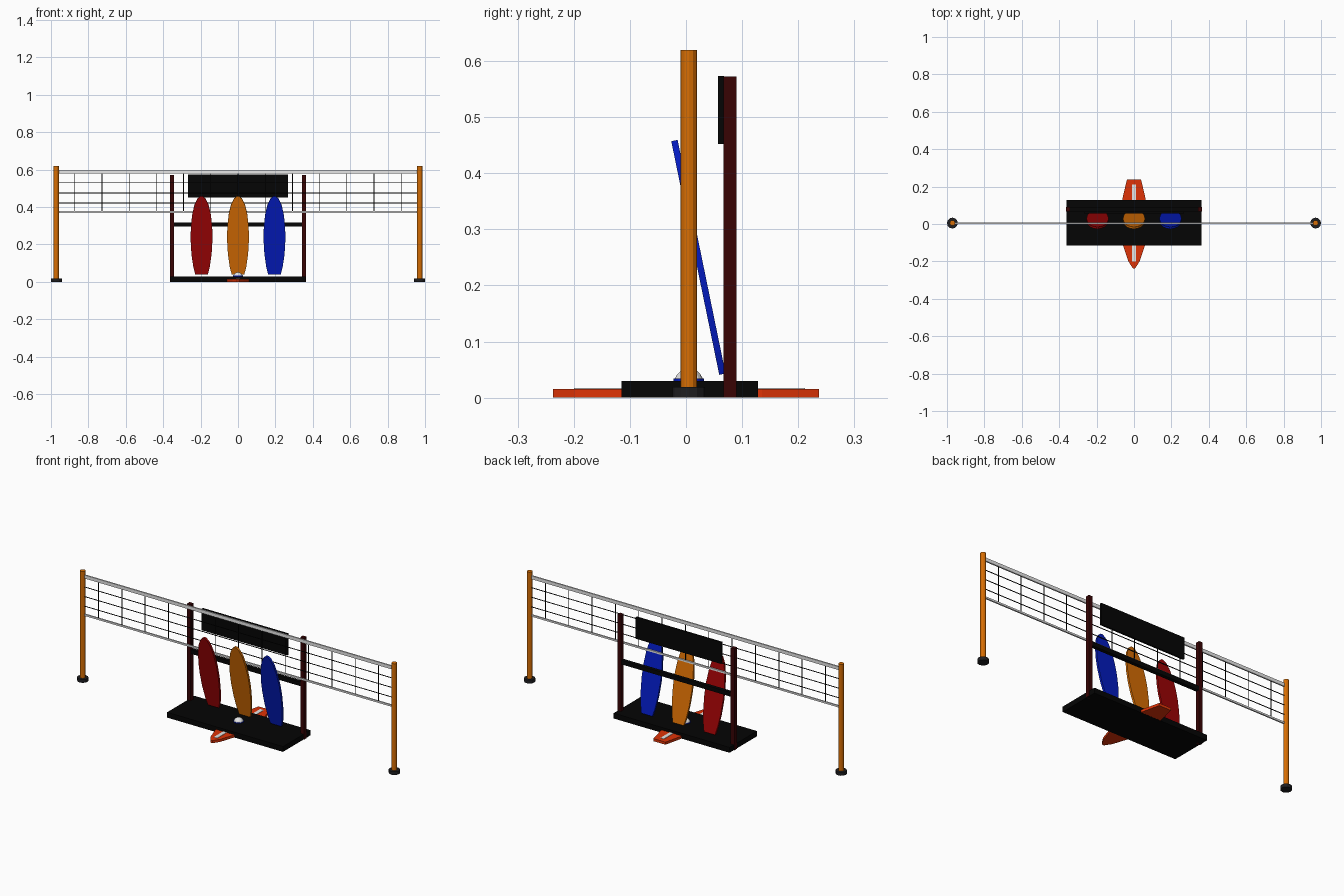
import bpy, bmesh, math
from mathutils import Matrix, Vector

if "Cube" in bpy.data.objects:
    bpy.data.objects.remove(bpy.data.objects["Cube"])


def material(name, rgb):
    m = bpy.data.materials.new(name)
    m.diffuse_color = (*rgb, 1)
    m.use_nodes = True
    m.node_tree.nodes["Principled BSDF"].inputs["Base Color"].default_value = m.diffuse_color
    return m


BLACK = material("black", (0.0015, 0.0015, 0.0015))
CHARCOAL = material("charcoal", (0.013, 0.013, 0.015))
MAROON = material("dark maroon", (0.04, 0.001, 0.0012))
ORANGE = material("wood orange", (0.68, 0.155, 0.001))
RED = material("deep red", (0.34, 0.001, 0.0015))
BLUE = material("blue", (0.001, 0.011, 0.52))
CORAL = material("orange red", (0.74, 0.033, 0.002))
WHITE = material("white", (0.8, 0.8, 0.8))

NET_Y = 0.005


def add(name, bm, mat):
    bmesh.ops.recalc_face_normals(bm, faces=bm.faces)
    me = bpy.data.meshes.new(name)
    bm.to_mesh(me)
    bm.free()
    me.materials.append(mat)
    ob = bpy.data.objects.new(name, me)
    bpy.context.collection.objects.link(ob)
    return ob


def box(name, lo, hi, mat):
    lo, hi = Vector(lo), Vector(hi)
    bm = bmesh.new()
    bmesh.ops.create_cube(bm, size=1, matrix=Matrix.Translation((lo + hi) / 2)
                          @ Matrix.Diagonal((*(hi - lo), 1)))
    return add(name, bm, mat)


def rod(name, a, b, r, sides, mat):
    a, b = Vector(a), Vector(b)
    d = b - a
    bm = bmesh.new()
    bmesh.ops.create_cone(bm, cap_ends=True, segments=sides, radius1=r, radius2=r, depth=d.length,
                          matrix=Matrix.Translation((a + b) / 2)
                          @ d.to_track_quat('Z', 'Y').to_matrix().to_4x4())
    return add(name, bm, mat)


def slab(name, half, thick, mat, matrix):
    """Symmetric outline given as (half width, position along), extruded in local z."""
    pts = half + [(-x, y) for x, y in reversed(half) if x > 0]
    bm = bmesh.new()
    face = bm.faces.new([bm.verts.new((x, y, 0)) for x, y in pts])
    new = bmesh.ops.extrude_face_region(bm, geom=[face])["geom"]
    bmesh.ops.translate(bm, vec=(0, 0, thick), verts=[v for v in new if isinstance(v, bmesh.types.BMVert)])
    bm.transform(matrix)
    return add(name, bm, mat)


# Net posts, feet
for side, s in (("left", -1), ("right", 1)):
    x = 0.971 * s
    rod(f"net_post_{side}", (x, NET_Y, 0.01), (x, NET_Y, 0.62), 0.0145, 12, ORANGE)
    rod(f"post_foot_{side}", (x, NET_Y, 0), (x, NET_Y, 0.019), 0.029, 12, CHARCOAL)

# Net tapes and strings
box("net_top_tape", (-0.97, NET_Y - 0.004, 0.58), (0.97, NET_Y + 0.004, 0.599), WHITE)
box("net_bottom_tape", (-0.97, NET_Y - 0.004, 0.369), (0.97, NET_Y + 0.004, 0.379), WHITE)
for i, z in enumerate((0.422, 0.476, 0.53)):
    rod(f"net_string_{i}", (-0.97, NET_Y, z), (0.97, NET_Y, z), 0.0025, 6, BLACK)
for i in range(-6, 7):
    x = i * 0.1455
    rod(f"net_upright_string_{i + 6}", (x, NET_Y, 0.374), (x, NET_Y, 0.59), 0.0022, 6, BLACK)

# Rack: base, uprights, rail, header panel
box("rack_base", (-0.361, -0.115, 0), (0.361, 0.128, 0.03), BLACK)
for side, s in (("left", -1), ("right", 1)):
    x = 0.353 * s
    box(f"rack_upright_{side}", (x - 0.0115, 0.067, 0), (x + 0.0115, 0.09, 0.572), MAROON)
box("rack_rail", (-0.345, 0.068, 0.295), (0.345, 0.088, 0.318), BLACK)
box("header_panel", (-0.266, 0.057, 0.452), (0.266, 0.068, 0.573), BLACK)

# Three leaning boards
outline = [(0.034, 0), (0.044, 0.04), (0.054, 0.11), (0.0585, 0.19), (0.057, 0.26), (0.049, 0.33),
           (0.037, 0.38), (0.021, 0.412), (0.006, 0.425)]
for name, x, mat in (("red", -0.195, RED), ("orange", 0, ORANGE), ("blue", 0.195, BLUE)):
    slab(f"{name}_leaning_board", outline, 0.0115, mat,
         Matrix.Translation((x, 0.0705, 0.043)) @ Matrix.Rotation(math.radians(90 + 11.6), 4, 'X'))

# Flat board under the rack, nose to the front, with a centre stripe
slab("floor_board", [(0.006, -0.237), (0.03, -0.2), (0.058, -0.115), (0.062, 0.135), (0.038, 0.237)],
     0.0145, CORAL, Matrix.Translation((0, 0, 0.0006)))
box("floor_board_stripe", (-0.011, -0.2, 0.014), (0.011, 0.212, 0.017), WHITE)

# Ball with a blue band
bm = bmesh.new()
bmesh.ops.create_uvsphere(bm, u_segments=16, v_segments=10, radius=0.026,
                          matrix=Matrix.Translation((0, NET_Y, 0.026)))
add("ball", bm, WHITE)
rod("ball_band", (0, NET_Y, 0.026), (0, NET_Y, 0.034), 0.0275, 16, BLUE)
